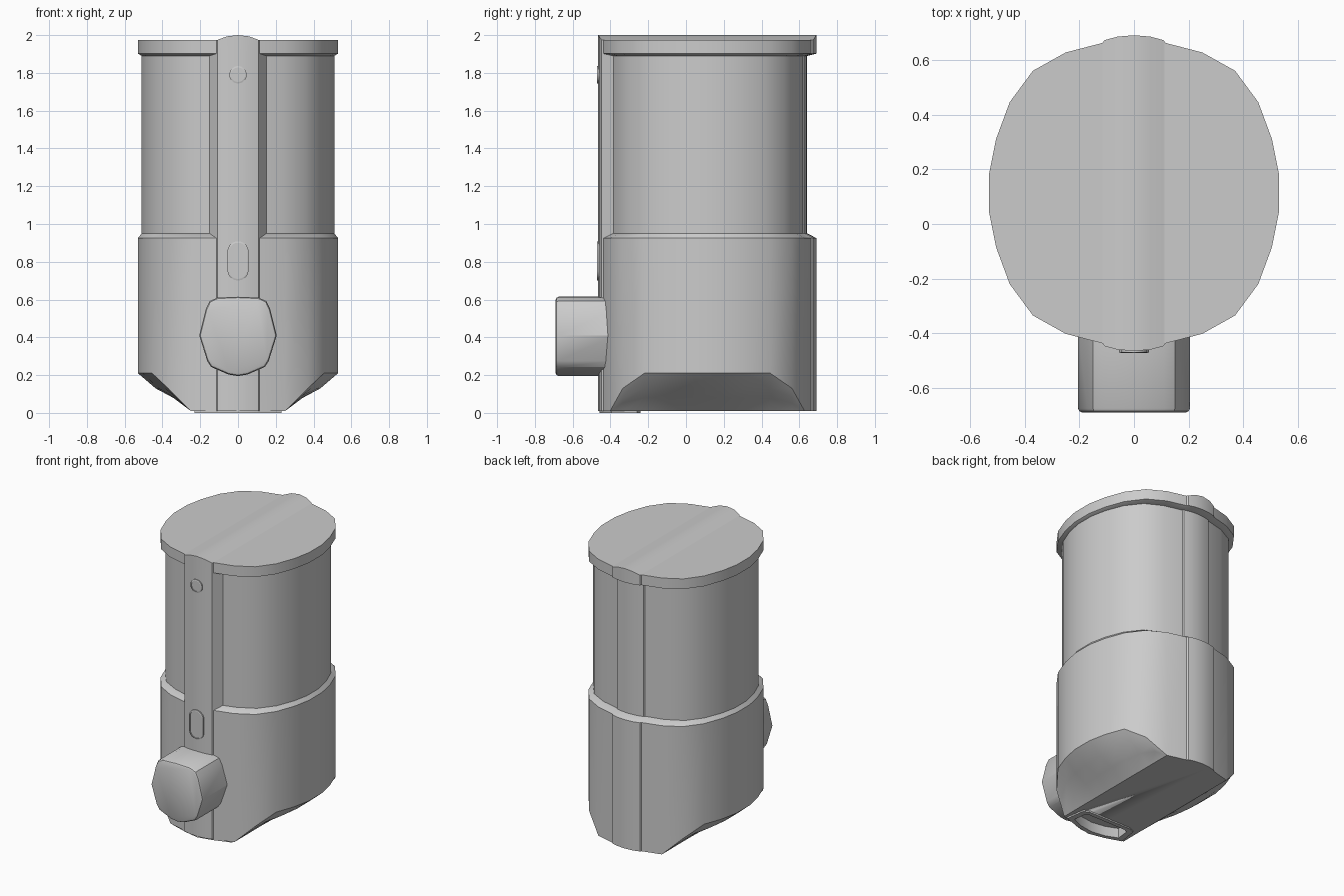
import bpy, bmesh, math

if "Cube" in bpy.data.objects:
    bpy.data.objects.remove(bpy.data.objects["Cube"])

CY = 0.113  # centre of the body outline in y

# Quarter outline, front centre to right side; first points form the front strip
QUARTER = [(0, -.465), (.06, -.46), (.108, -.447), (.115, -.437), (.25, -.402),
           (.37, -.335), (.455, -.22), (.505, -.085), (.53, .04)]


def mirror_x(half):
    """Close a half outline whose first and last points lie on x = 0."""
    return half + [(-x, y) for x, y in reversed(half[1:-1])]


HALF = QUARTER + [(x, 2 * CY - y) for x, y in reversed(QUARTER)]
FULL = mirror_x(HALF)
# Barrel outline: inset, but the front strip keeps its full depth
inset = [(x * .962, CY + (y - CY) * .915) for x, y in HALF]
INSET = mirror_x(QUARTER[:3] + [(.15, -.385)] + inset[4:])


def at_z(loop, z):
    return [(x, y, z) for x, y in loop]


def loft(name, rows, start=True, end=True, angle=35):
    """Skin equal-length closed loops and optionally cap the ends."""
    bm = bmesh.new()
    rings = [[bm.verts.new(p) for p in row] for row in rows]
    n = len(rows[0])
    for a, b in zip(rings, rings[1:]):
        for i in range(n):
            j = (i + 1) % n
            bm.faces.new((a[i], a[j], b[j], b[i]))
    if start:
        bm.faces.new(rings[0][::-1])
    if end is True:
        bm.faces.new(rings[-1])
    elif end:
        for face in end:
            bm.faces.new([rings[-1][i % n] for i in face])
    bmesh.ops.remove_doubles(bm, verts=bm.verts, dist=1e-5)
    bmesh.ops.recalc_face_normals(bm, faces=bm.faces)
    mesh = bpy.data.meshes.new(name)
    bm.to_mesh(mesh)
    bm.free()
    ob = bpy.data.objects.new(name, mesh)
    bpy.context.collection.objects.link(ob)
    bpy.ops.object.select_all(action='DESELECT')
    ob.select_set(True)
    bpy.context.view_layer.objects.active = ob
    bpy.ops.object.shade_smooth_by_angle(angle=math.radians(angle))
    return ob


# Base: flat underside, swept-up sides, chamfered shoulder
def underside_row(t, bulge):
    row = []
    for x, y in FULL:
        ax = abs(x)
        rise = min(.2, max(0, (ax - .25) * 1.0))
        if ax > .26:
            rise = .12 if ax < .4 else .2
        nx = .25 + (ax - .25) * t if ax > .25 else ax
        row.append((math.copysign(nx, x), y, .01 + rise * bulge))
    return row


base = loft("base", [underside_row(t, b) for t, b in
                     ((0, 0), (1 / 3, .35), (2 / 3, .6), (1, 1))]
            + [at_z(FULL, .925), at_z(INSET, .95)])

# Barrel
loft("barrel", [at_z(INSET, .95), at_z(INSET, 1.9)])

# Lid with a raised ridge running front to back
RIDGE = {0: 2.0, .06: 1.993}
last = len(HALF) - 1
caps = []
for i in range(2):
    j = last - i
    caps.append((i, i + 1, j - 1, j))
    caps.append((-i, -j, 1 - j, -i - 1))
side = range(2, last - 1)
caps += [tuple(side), tuple(-i for i in reversed(side))]
loft("lid", [at_z(INSET, 1.89), at_z(FULL, 1.902),
             [(x, y, RIDGE.get(abs(x), 1.975)) for x, y in FULL]], end=caps)


# Front knob, with a small bevel around its face
KNOB = mirror_x([(0, .615), (.11, .61), (.15, .592), (.17, .55), (.205, .41),
                 (.163, .275), (.142, .243), (.05, .203), (0, .195)])


def front_row(loop, y, s=1.0, cz=0.0):
    return [(x * s, y, cz + (z - cz) * s) for x, z in loop]


loft("front_knob", [front_row(KNOB, -.38, 1, .41), front_row(KNOB, -.675, 1, .41),
                    front_row(KNOB, -.685, .975, .41), front_row(KNOB, -.69, .93, .41)],
     angle=30)


# Round and oval indicators on the front strip
def stadium(r, half_len, cz, n=24):
    pts = []
    for k in range(n):
        a = 2 * math.pi * (k + .5) / n
        pts.append((r * math.cos(a),
                    cz + r * math.sin(a) + math.copysign(half_len, math.sin(a))))
    return pts


def indicator(name, r, half_len, cz):
    outer, inner = stadium(r, half_len, cz), stadium(r - .008, half_len, cz)
    loft(name, [front_row(outer, -.44), front_row(outer, -.47),
                front_row(inner, -.472), front_row(inner, -.467)])


indicator("status_light", .046, 0, 1.79)
indicator("oval_button", .056, .048, .805)

# Port under the front: thin rim around a recess cut into the base
RIM = mirror_x([(0, -.458), (.11, -.435), (.23, -.395), (.21, -.26), (.17, -.24), (0, -.24)])
HOLE = mirror_x([(0, -.425), (.1, -.41), (.185, -.375), (.175, -.285), (.15, -.27), (0, -.27)])
loft("port_rim", [at_z(RIM, .015), at_z(RIM, 0), at_z(HOLE, 0), at_z(HOLE, .015)],
     False, False)
cutter = loft("port_cutter", [at_z(HOLE, -.05), at_z(HOLE, .07)])
cutter.hide_render = True
mod = base.modifiers.new("port", 'BOOLEAN')
mod.operation = 'DIFFERENCE'
mod.solver = 'EXACT'
mod.object = cutter
bpy.context.view_layer.objects.active = base
bpy.ops.object.modifier_apply(modifier=mod.name)
bpy.data.objects.remove(cutter)
